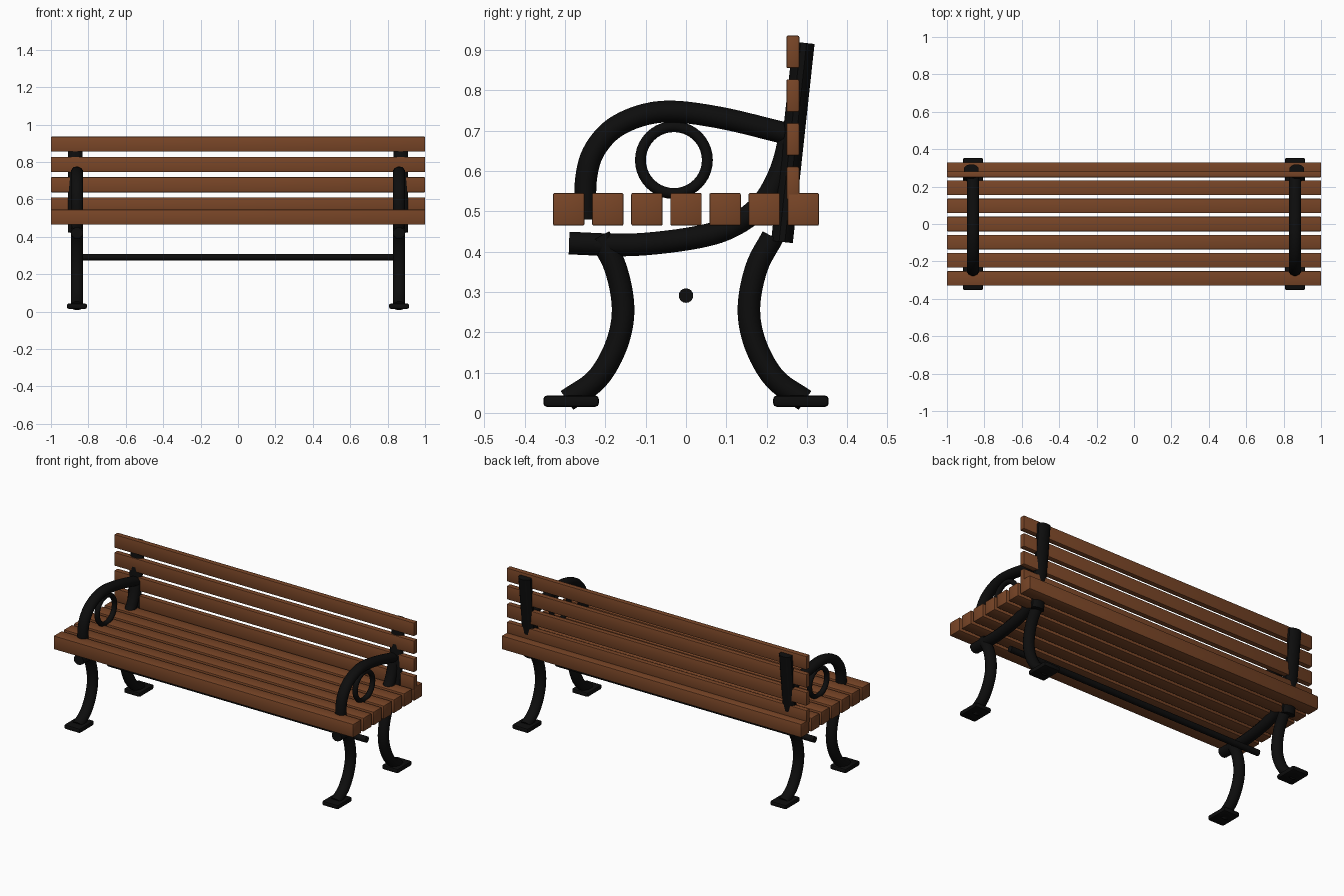
import bpy, bmesh, math
from mathutils import Vector

cube = bpy.data.objects.get("Cube")
if cube:
    bpy.data.objects.remove(cube, do_unlink=True)


def material(name, color, rough):
    m = bpy.data.materials.new(name)
    m.use_nodes = True
    m.diffuse_color = color
    node = m.node_tree.nodes["Principled BSDF"]
    node.inputs["Base Color"].default_value = color
    node.inputs["Roughness"].default_value = rough
    return m


WOOD = material("brown_wood", (0.19, 0.06, 0.02, 1), 0.7)
IRON = material("black_iron", (0.004, 0.004, 0.004, 1), 0.6)
SIDE_X = 0.861


def finish(bm, name, mat):
    bmesh.ops.recalc_face_normals(bm, faces=bm.faces)
    mesh = bpy.data.meshes.new(name)
    bm.to_mesh(mesh)
    bm.free()
    mesh.materials.append(mat)
    obj = bpy.data.objects.new(name, mesh)
    bpy.context.collection.objects.link(obj)
    bpy.ops.object.select_all(action='DESELECT')
    obj.select_set(True)
    bpy.context.view_layer.objects.active = obj
    bpy.ops.object.shade_smooth_by_angle(angle=math.radians(40))
    return obj


def box(name, center, size, mat, bevel):
    bm = bmesh.new()
    bmesh.ops.create_cube(bm, size=1)
    for v in bm.verts:
        v.co = Vector(center) + v.co * Vector(size)
    bmesh.ops.bevel(bm, geom=bm.edges[:], offset=bevel, segments=2,
                    profile=0.5, affect='EDGES')
    return finish(bm, name, mat)


def smooth_path(points, steps=6):
    """Catmull-Rom curve through (y, z) points."""
    p = [Vector(q) for q in points]
    p = [2 * p[0] - p[1]] + p + [2 * p[-1] - p[-2]]
    out = []
    for a, b, c, d in zip(p, p[1:], p[2:], p[3:]):
        for i in range(steps):
            t = i / steps
            out.append(0.5 * (2 * b + (c - a) * t + (2 * a - 5 * b + 4 * c - d) * t ** 2
                              + (3 * b - a - 3 * c + d) * t ** 3))
    return out + [p[-2]]


def tube(name, points, x, half_x, half_t, closed=False, sides=12):
    """Sweep an elliptical section along a path in the side plane."""
    path = [Vector(q) for q in points]
    n = len(path)
    bm = bmesh.new()
    rings = []
    for i, c in enumerate(path):
        if closed:
            tan = path[(i + 1) % n] - path[i - 1]
        else:
            tan = path[min(i + 1, n - 1)] - path[max(i - 1, 0)]
        tan.normalize()
        ring = []
        for k in range(sides):
            a = math.tau * (k + 0.5) / sides
            off = half_t * math.sin(a)
            ring.append(bm.verts.new((x + half_x * math.cos(a),
                                      c.x - tan.y * off, c.y + tan.x * off)))
        rings.append(ring)
    for i in range(n if closed else n - 1):
        r, s = rings[i], rings[(i + 1) % n]
        for k in range(sides):
            j = (k + 1) % sides
            bm.faces.new((r[k], r[j], s[j], s[k]))
    if not closed:
        bm.faces.new(rings[0])
        bm.faces.new(rings[-1])
    return finish(bm, name, IRON)


# Seat and back slats
for i in range(7):
    box(f"seat_slat_{i + 1}", (0, (i - 3) * 0.097, 0.505), (2, 0.078, 0.081), WOOD, 0.004)
for i in range(4):
    box(f"back_slat_{i + 1}", (0, 0.265, 0.57 + i * 0.1085), (2, 0.032, 0.081), WOOD, 0.004)

# Path points (y, z) of the iron side frames
LEG = [(-0.215, 0.437), (-0.175, 0.36), (-0.156, 0.26), (-0.172, 0.17),
       (-0.22, 0.085), (-0.295, 0.031)]
RAIL = [(-0.29, 0.421), (-0.13, 0.417), (0.03, 0.436), (0.12, 0.466),
        (0.19, 0.52), (0.235, 0.6), (0.262, 0.7)]
ARM = [(-0.248, 0.48), (-0.248, 0.58), (-0.225, 0.655), (-0.165, 0.715),
       (-0.06, 0.747), (0.08, 0.733), (0.26, 0.69)]
RING = [(-0.03 + 0.083 * math.cos(math.tau * i / 40),
         0.627 + 0.083 * math.sin(math.tau * i / 40)) for i in range(40)]

for side, s in (("left", 1), ("right", -1)):
    x = s * SIDE_X
    # Legs and feet
    for end, e in (("front", 1), ("back", -1)):
        tube(f"{side}_{end}_leg", smooth_path([(e * y, z) for y, z in LEG]), x, 0.033, 0.029)
        box(f"{side}_{end}_foot", (x, -e * 0.285, 0.029), (0.107, 0.138, 0.028), IRON, 0.009)
    # Seat rail, armrest, ring and back support
    tube(f"{side}_seat_rail", smooth_path(RAIL), x, 0.033, 0.029)
    tube(f"{side}_armrest", smooth_path(ARM), x, 0.033, 0.028)
    tube(f"{side}_armrest_ring", RING, x, 0.016, 0.014, closed=True)
    tube(f"{side}_back_support", [(0.238, 0.424), (0.292, 0.918)], s * 0.87, 0.041, 0.028)

# Cross bar between the side frames
bm = bmesh.new()
bmesh.ops.create_cone(bm, cap_ends=True, segments=16, radius1=0.018, radius2=0.018,
                      depth=2 * SIDE_X)
for v in bm.verts:
    v.co = Vector((v.co.z, v.co.x, v.co.y + 0.291))
finish(bm, "cross_bar", IRON)
